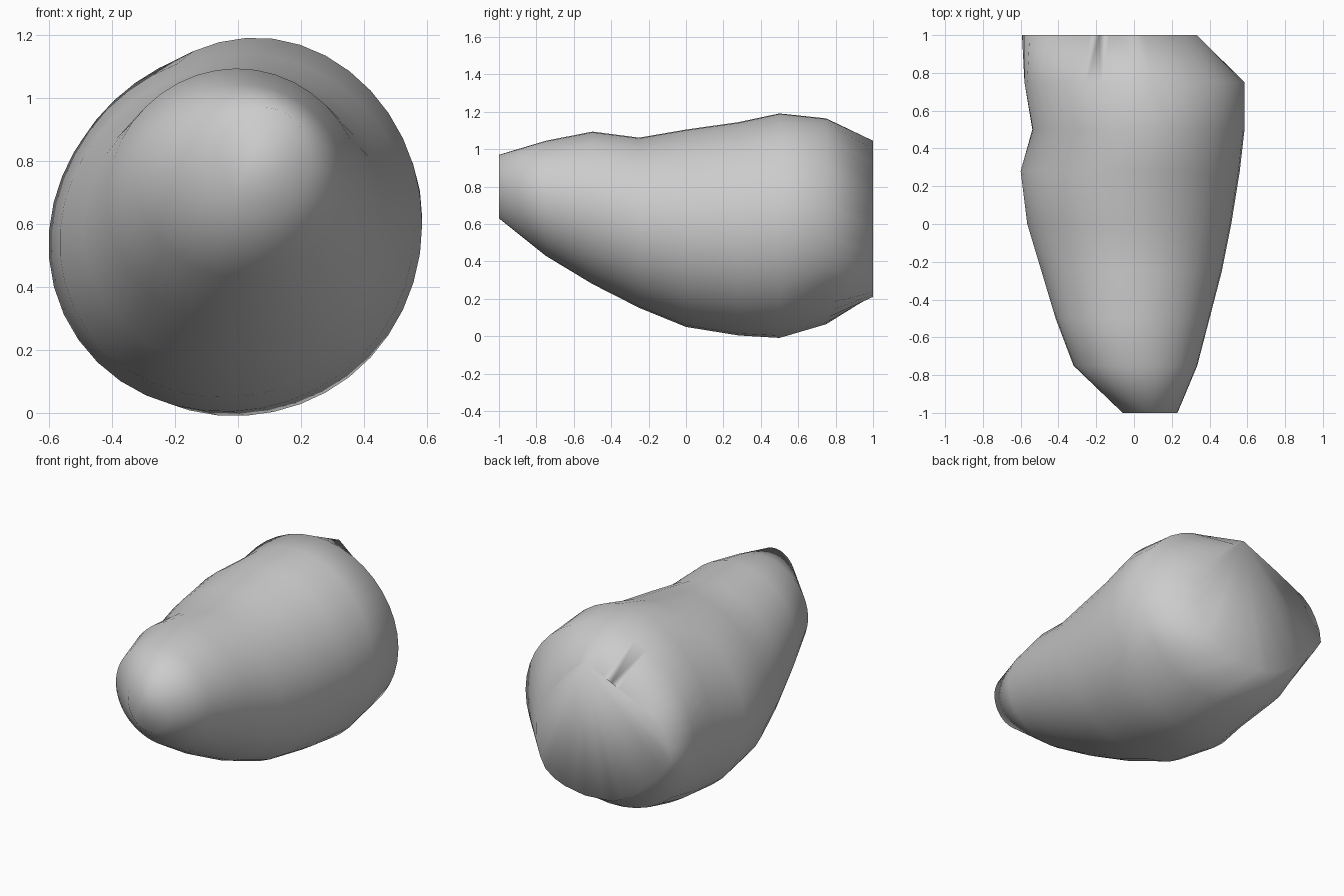
import bpy, bmesh
from math import sin, cos, atan2, hypot, pi, tau

if "Cube" in bpy.data.objects:
    bpy.data.objects.remove(bpy.data.objects["Cube"])

N = 40

# body cross-sections: y, x min, x max, z min, z max, lower-left bulge
SECTIONS = [
    (-1.00, -0.06, 0.23, 0.63, 0.97, 0),
    (-0.75, -0.32, 0.335, 0.43, 1.045, 0),
    (-0.50, -0.415, 0.40, 0.28, 1.095, 0.01),
    (-0.25, -0.49, 0.465, 0.155, 1.065, 0.03),
    (0.00, -0.565, 0.515, 0.055, 1.11, 0.04),
    (0.28, -0.60, 0.56, 0.01, 1.15, 0.04),
    (0.50, -0.535, 0.585, 0.0, 1.20, 0.06),
    (0.75, -0.58, 0.585, 0.07, 1.17, 0.04),
]

# irregular outline of the flat back end (x, z)
BACK = [(0, 1.045), (-0.25, 0.935), (-0.49, 0.82), (-0.57, 0.70), (-0.6, 0.59),
        (-0.53, 0.48), (-0.33, 0.295), (-0.2, 0.225), (0, 0.21), (0.18, 0.24),
        (0.28, 0.31), (0.33, 0.42), (0.335, 0.58), (0.28, 0.75), (0.15, 0.92)]


def section_point(s, t):
    y, x0, x1, z0, z1, bulge = s
    k = 1 + bulge * max(0, cos(t - 1.25 * pi)) ** 4
    k -= bulge * max(0, cos(t - 0.75 * pi)) ** 4
    return ((x0 + x1) / 2 + (x1 - x0) / 2 * k * cos(t), y,
            (z0 + z1) / 2 + (z1 - z0) / 2 * k * sin(t))


def back_point(t, cx=-0.1, cz=0.62):
    # ray from the centre to the outline
    dx, dz = cos(t), sin(t)
    for i, (ax, az) in enumerate(BACK):
        bx, bz = BACK[(i + 1) % len(BACK)]
        ax, az, ex, ez = ax - cx, az - cz, bx - ax, bz - az
        den = dx * ez - dz * ex
        if abs(den) < 1e-9:
            continue
        r = (ax * ez - az * ex) / den
        u = (ax * dz - az * dx) / den
        if r > 0 and -1e-6 <= u <= 1 + 1e-6:
            return (cx + r * dx, 1.0, cz + r * dz)


# loft the sections into one skin
bm = bmesh.new()
start = atan2(1.045 - 0.62, 0.1)
back_angles = [start + tau * i / N for i in range(N)]
body_angles = [pi / 2 + tau * i / N for i in range(N)]
rings = [[bm.verts.new(section_point(s, t)) for t in body_angles] for s in SECTIONS]
rings.append([bm.verts.new(back_point(t)) for t in back_angles])
for a, b in zip(rings, rings[1:]):
    for i in range(N):
        j = (i + 1) % N
        bm.faces.new((a[i], a[j], b[j], b[i]))

# end caps: front face, and a back fan spreading from its top corner
bm.faces.new(rings[0])
back = rings[-1]
for i in range(1, N - 1):
    bm.faces.new((back[0], back[i], back[i + 1]))
bmesh.ops.recalc_face_normals(bm, faces=bm.faces)
for f in bm.faces:
    f.smooth = True

mesh = bpy.data.meshes.new("boulder")
bm.to_mesh(mesh)
bm.free()
bpy.context.collection.objects.link(bpy.data.objects.new("boulder", mesh))
